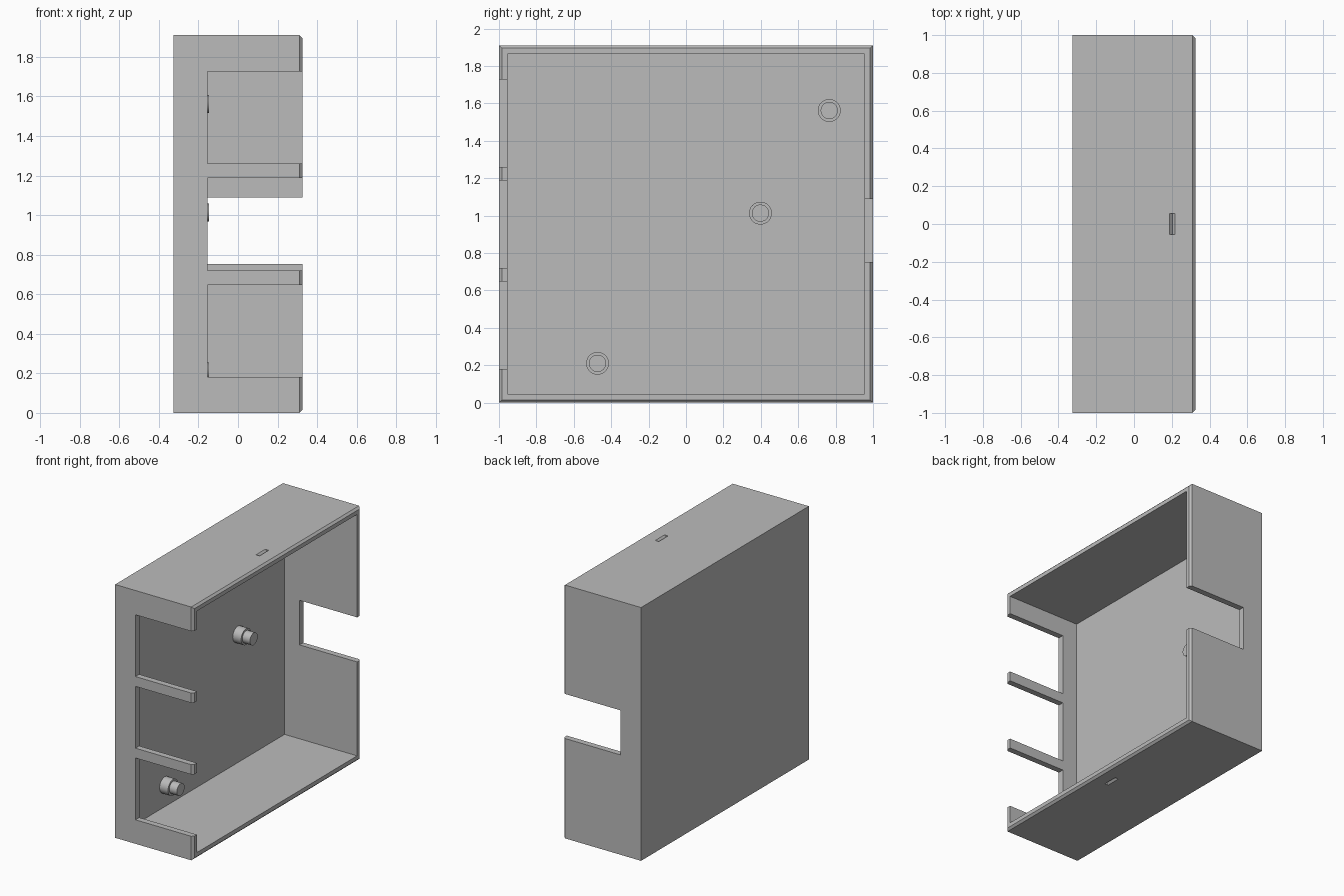
import bpy, bmesh, math
from mathutils import Matrix

if "Cube" in bpy.data.objects:
    bpy.data.objects.remove(bpy.data.objects["Cube"])

HALF_X, HALF_Y, HEIGHT = 0.325, 1.0, 1.91
WALL, CHAMFER = 0.045, 0.015
FLOOR_X = -HALF_X + WALL

grey = bpy.data.materials.new("plain grey")
grey.use_nodes = True
grey.diffuse_color = (0.5, 0.5, 0.5, 1)
grey.node_tree.nodes["Principled BSDF"].inputs["Base Color"].default_value = (0.5, 0.5, 0.5, 1)


def make_object(name, bm):
    bmesh.ops.recalc_face_normals(bm, faces=bm.faces)
    mesh = bpy.data.meshes.new(name)
    bm.to_mesh(mesh)
    bm.free()
    mesh.materials.append(grey)
    obj = bpy.data.objects.new(name, mesh)
    bpy.context.collection.objects.link(obj)
    return obj


def stacked_rings(name, rings):
    """Join a list of point rings with quads and cap both ends."""
    bm = bmesh.new()
    loops = [[bm.verts.new(p) for p in ring] for ring in rings]
    n = len(loops[0])
    for a, b in zip(loops, loops[1:]):
        for i in range(n):
            j = (i + 1) % n
            bm.faces.new((a[i], a[j], b[j], b[i]))
    bm.faces.new(loops[0])
    bm.faces.new(loops[-1])
    return make_object(name, bm)


def rectangle(x, inset):
    y, low, high = HALF_Y - inset, inset, HEIGHT - inset
    return [(x, -y, low), (x, y, low), (x, y, high), (x, -y, high)]


def circle(x, y, z, radius, sides=32):
    turn = 2 * math.pi / sides
    return [(x, y + radius * math.cos(i * turn), z + radius * math.sin(i * turn))
            for i in range(sides)]


def box_cutter(low, high):
    bm = bmesh.new()
    bmesh.ops.create_cube(bm, size=1)
    size = [h - l for l, h in zip(low, high)]
    mid = [(h + l) / 2 for l, h in zip(low, high)]
    bm.transform(Matrix.Translation(mid) @ Matrix.Diagonal((*size, 1)))
    return make_object("cutter", bm)


def cut(target, cutter):
    mod = target.modifiers.new("cut", 'BOOLEAN')
    mod.operation, mod.solver, mod.object = 'DIFFERENCE', 'EXACT', cutter
    bpy.context.view_layer.objects.active = target
    bpy.ops.object.modifier_apply(modifier=mod.name)
    bpy.data.objects.remove(cutter)


# Open tray with a chamfered outer rim
shell = stacked_rings("enclosure_shell", [
    rectangle(-HALF_X, 0),
    rectangle(HALF_X - CHAMFER, 0),
    rectangle(HALF_X, CHAMFER),
    rectangle(HALF_X, WALL),
    rectangle(FLOOR_X, WALL),
])

# Three port openings in the front wall, one in the back wall
NOTCH_X = -0.155
for i in range(3):
    z = 0.181 + 0.54 * i
    cut(shell, box_cutter((NOTCH_X, -1.1, z), (0.5, -0.9, z + 0.466)))
cut(shell, box_cutter((NOTCH_X, 0.9, 0.753), (0.5, 1.1, 1.089)))

# Small V-shaped snap grooves in the top and bottom walls
for z in (0, HEIGHT):
    groove = [[(0.203 - 0.0145, y, z), (0.203, y, z + 0.0145),
               (0.203 + 0.0145, y, z), (0.203, y, z - 0.0145)] for y in (-0.055, 0.055)]
    cut(shell, stacked_rings("cutter", groove))

# Stepped mounting pegs on the inner floor
for name, y, z in (("upper", 0.766, 1.562), ("middle", 0.398, 1.013), ("lower", -0.473, 0.21)):
    peg = stacked_rings(name + "_mounting_peg", [
        circle(FLOOR_X - 0.01, y, z, 0.061),
        circle(-0.21, y, z, 0.061),
        circle(-0.21, y, z, 0.046),
        circle(-0.147, y, z, 0.046),
    ])
    bpy.ops.object.select_all(action='DESELECT')
    peg.select_set(True)
    bpy.context.view_layer.objects.active = peg
    bpy.ops.object.shade_smooth_by_angle(angle=math.radians(30))
